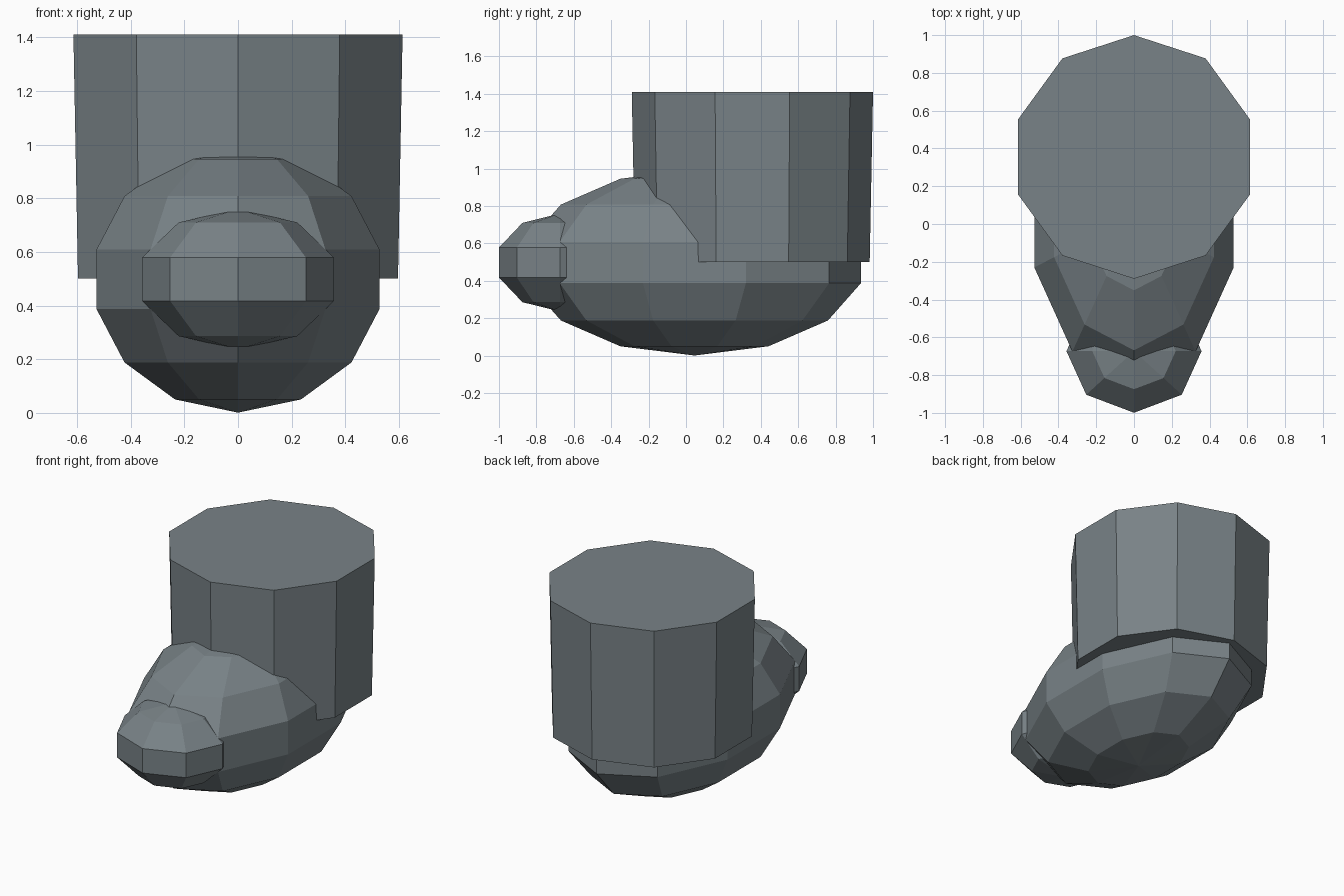
import bpy, bmesh, math

if "Cube" in bpy.data.objects:
    bpy.data.objects.remove(bpy.data.objects["Cube"])

slate = bpy.data.materials.new("slate grey")
slate.diffuse_color = (0.19, 0.225, 0.242, 1)
slate.use_nodes = True
slate.node_tree.nodes["Principled BSDF"].inputs["Base Color"].default_value = slate.diffuse_color


def add_object(name, bm):
    bmesh.ops.recalc_face_normals(bm, faces=bm.faces)
    mesh = bpy.data.meshes.new(name)
    bm.to_mesh(mesh)
    bm.free()
    mesh.materials.append(slate)
    obj = bpy.data.objects.new(name, mesh)
    bpy.context.collection.objects.link(obj)
    return obj


def ring(bm, centre_y, z, rx, ry, sides):
    # the first corner points to the front
    return [bm.verts.new((rx * math.sin(2 * math.pi * i / sides),
                          centre_y - ry * math.cos(2 * math.pi * i / sides), z))
            for i in range(sides)]


def bridge(bm, a, b):
    n = len(a)
    for i in range(n):
        j = (i + 1) % n
        bm.faces.new((a[i], a[j], b[j], b[i]))


def ellipsoid(name, centre_y, centre_z, radii, sides, bands):
    rx, ry, rz = radii
    bm = bmesh.new()
    rings = []
    for k in range(1, bands):
        t = math.pi * k / bands
        rings.append(ring(bm, centre_y, centre_z - rz * math.cos(t),
                          rx * math.sin(t), ry * math.sin(t), sides))
    for a, b in zip(rings, rings[1:]):
        bridge(bm, a, b)
    for end, sign in ((rings[0], -1), (rings[-1], 1)):
        pole = bm.verts.new((0, centre_y, centre_z + sign * rz))
        for i in range(sides):
            bm.faces.new((end[i], end[(i + 1) % sides], pole))
    return add_object(name, bm)


# Leg: ten-sided, slightly wider at the top
bm = bmesh.new()
bottom = ring(bm, 0.355, 0.50, 0.627, 0.627, 10)
top = ring(bm, 0.355, 1.41, 0.645, 0.645, 10)
bridge(bm, bottom, top)
bm.faces.new(bottom)
bm.faces.new(top)
add_object("leg", bm)

# Foot and toe: faceted ellipsoids
ellipsoid("foot", 0.045, 0.498, (0.569, 0.913, 0.497), 10, 7)
ellipsoid("toe", -0.673, 0.498, (0.376, 0.343, 0.262), 8, 5)
